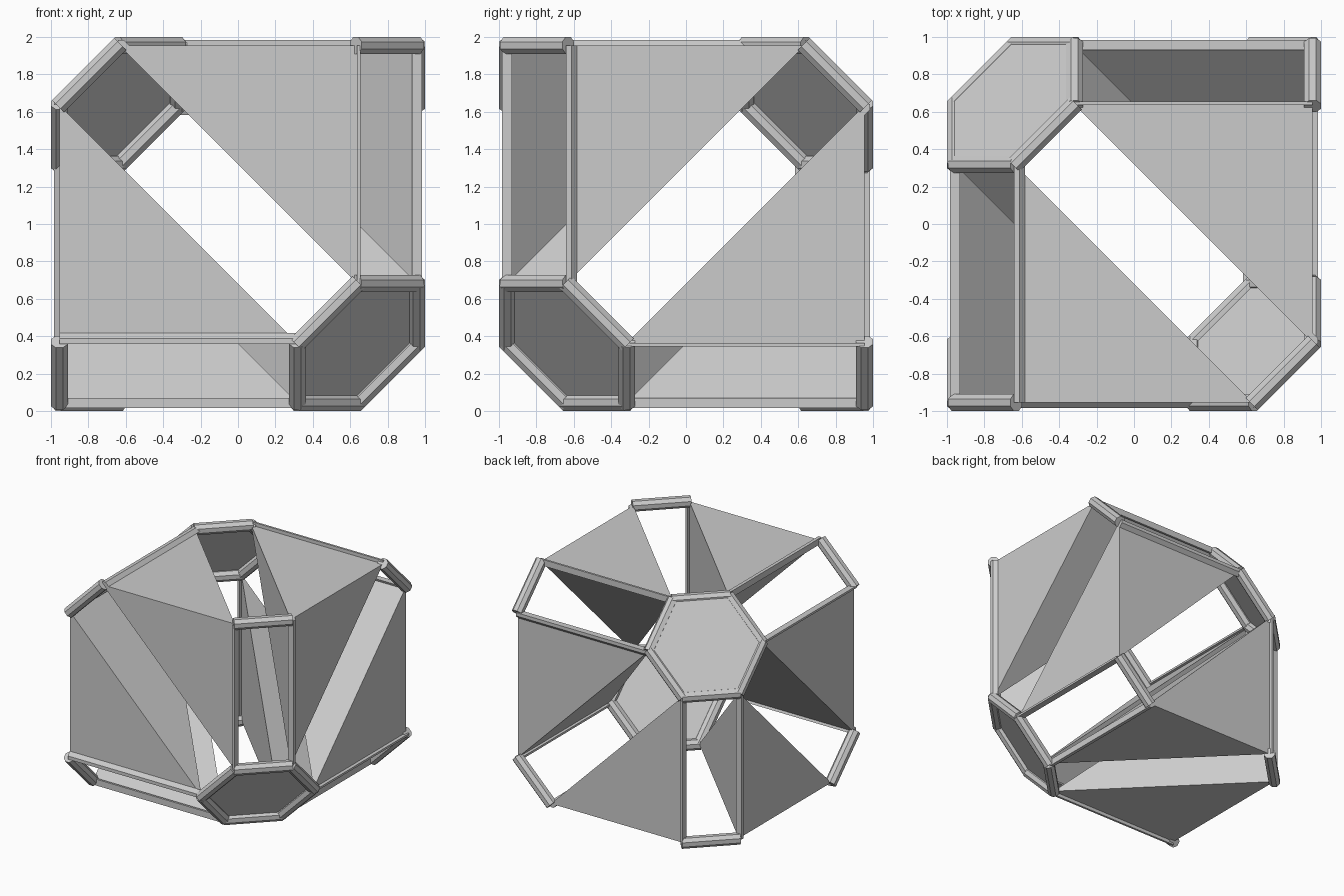
import bpy, bmesh, math
from itertools import permutations
from mathutils import Matrix, Vector

cube = bpy.data.objects.get("Cube")
if cube:
    bpy.data.objects.remove(cube, do_unlink=True)

SIZE = 0.955          # half size of the hinged cube
BAR_R = 0.045         # hinge bar, half width across flats
AXES = [Vector((1, 0, 0)), Vector((0, 1, 0)), Vector((0, 0, 1))]

# Lip cross-sections: (distance towards the opening, height above the panel)
PLAIN_LIP = ((0, -0.025), (0, 0.03), (0.018, 0.03), (0.018, -0.025))
SLOPED_LIP = ((-0.055, 0), (-0.025, 0.03), (0.004, 0.03), (0.004, -0.025))

grey = bpy.data.materials.new("light grey")
grey.use_nodes = True
grey.diffuse_color = (0.6, 0.6, 0.6, 1)
grey.node_tree.nodes["Principled BSDF"].inputs["Base Color"].default_value = (0.6, 0.6, 0.6, 1)


def place(p):
    """Corner coordinates (right, front, down, in thirds) to world space."""
    return Vector((p[0], -p[1], -p[2])) * SIZE / 3 + Vector((0, 0, 1))


def finish(name, bm):
    bmesh.ops.recalc_face_normals(bm, faces=bm.faces)
    mesh = bpy.data.meshes.new(name)
    bm.to_mesh(mesh)
    bm.free()
    mesh.materials.append(grey)
    obj = bpy.data.objects.new(name, mesh)
    bpy.context.collection.objects.link(obj)


def bar(name, p, q):
    """Octagonal bar with a flat side turned to a cube axis."""
    a, b = place(p), place(q)
    w = (b - a).normalized()
    u = next(x for x in AXES if abs(x.dot(w)) < 0.01)
    frame = Matrix((u, w.cross(u), w)).transposed().to_4x4()
    matrix = (Matrix.Translation((a + b) / 2) @ frame
              @ Matrix.Rotation(math.pi / 8, 4, 'Z'))
    radius = BAR_R / math.cos(math.pi / 8)
    bm = bmesh.new()
    bmesh.ops.create_cone(bm, cap_ends=True, segments=8, radius1=radius, radius2=radius,
                          depth=(b - a).length + 0.02, matrix=matrix)
    finish(name, bm)


def hull(name, points):
    bm = bmesh.new()
    for p in points:
        bm.verts.new(p)
    bmesh.ops.convex_hull(bm, input=bm.verts[:])
    finish(name, bm)


def lip(name, p, q, section):
    """Lip along the panel edge from p to q, standing proud of its cube face."""
    points = []
    for corner in (p, q):
        for side, rise in section:
            point = list(corner)
            for i in range(3):
                if p[i] == q[i]:
                    shift = rise if abs(p[i]) == 3 else side
                    point[i] += math.copysign(3 / SIZE, p[i]) * shift
            points.append(place(point))
    hull(name, points)


def variants(*points):
    """Every distinct copy under axis swaps and inversion."""
    seen = set()
    for order in permutations(range(3)):
        for sign in (1, -1):
            copy = [tuple(sign * p[i] for i in order) for p in points]
            if frozenset(copy) not in seen:
                seen.add(frozenset(copy))
                yield copy


def turned(*points):
    """The six copies under cyclic axis shifts and inversion."""
    for k in range(3):
        for sign in (1, -1):
            yield [tuple(sign * p[(i + k) % 3] for i in range(3)) for p in points]


# Six tetrahedral links
for pts in variants((1, 3, 2), (-3, 3, 2), (-3, 3, -2), (-3, -1, -2)):
    hull("tetrahedral_link", [place(p) for p in pts])

# Hinge bars around the two hexagons and at the outer corners
for first, second in (((1, 3, 2), (2, 3, 1)), ((3, 1, 2), (2, 1, 3))):
    for p, q in variants(first, second):
        bar("hexagon_hinge_bar", p, q)
for p, q in variants((-3, 3, 2), (-3, 2, 3)):
    bar("corner_hinge_bar", p, q)

# Lips along the long sides of the edge openings, sloped on one side only
for p, q in turned((1, 3, 2), (-3, 3, 2)):
    lip("sloped_edge_lip", p, q, SLOPED_LIP)
for p, q in turned((1, 2, 3), (-3, 2, 3)):
    lip("plain_edge_lip", p, q, PLAIN_LIP)

# Hexagonal panels: recessed below, raised above
out = Vector((1, -1, -1)).normalized()
for name, sign, shift in (("lower_hexagon_panel", 1, -0.01), ("upper_hexagon_panel", -1, 0.03)):
    ring = [place([sign * c for c in p]) for p in permutations((1, 2, 3))]
    hull(name, [p + out * sign * (shift + t) for p in ring for t in (-0.01, 0.01)])
